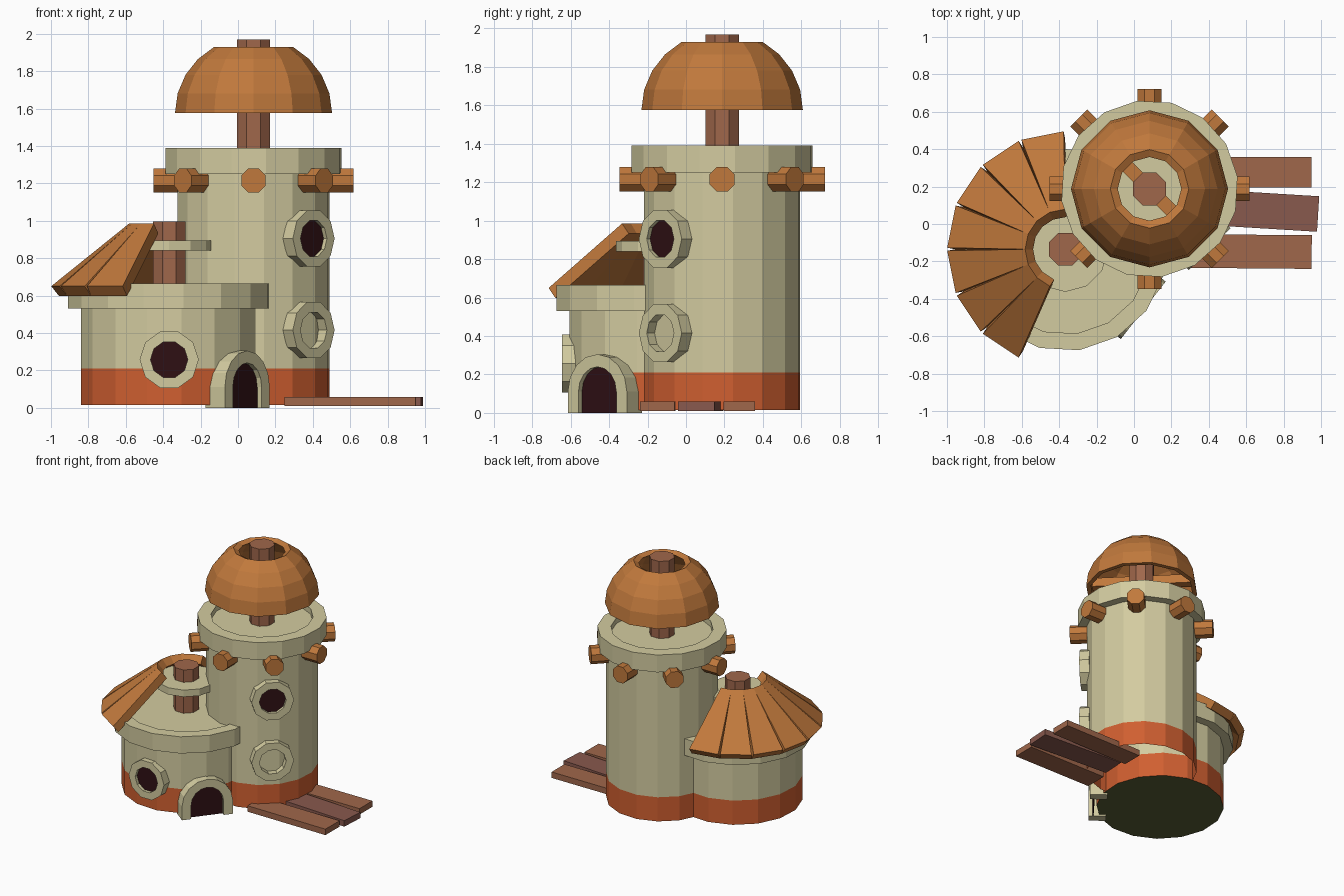
import bpy, bmesh, math
from math import sin, cos, pi, radians
from mathutils import Matrix, Vector

if "Cube" in bpy.data.objects:
    bpy.data.objects.remove(bpy.data.objects["Cube"])


def mat(name, r, g, b):
    m = bpy.data.materials.new(name)
    m.diffuse_color = (r, g, b, 1)
    m.use_nodes = True
    m.node_tree.nodes["Principled BSDF"].inputs["Base Color"].default_value = m.diffuse_color
    return m


PLASTER = mat("plaster", .65, .60, .35)
BAND = mat("terracotta_band", .63, .115, .03)
ROOF = mat("orange_wood", .53, .19, .045)
POST = mat("brown_wood", .35, .135, .07)
PLANK = mat("reddish_wood", .25, .10, .075)
DARK = mat("dark_opening", .028, .005, .007)
MOSS = mat("mossy_base", .10, .11, .035)

TOWER = Vector((.083, .188, 0))
HUT = Vector((-.368, -.135, 0))


def finish(bm, name, mats, rule=None, recalc=True):
    bmesh.ops.remove_doubles(bm, verts=bm.verts, dist=1e-5)
    if recalc:
        bmesh.ops.recalc_face_normals(bm, faces=bm.faces)
    if rule:
        for f in bm.faces:
            f.material_index = rule(f)
    me = bpy.data.meshes.new(name)
    bm.to_mesh(me)
    bm.free()
    for m in mats:
        me.materials.append(m)
    ob = bpy.data.objects.new(name, me)
    bpy.context.collection.objects.link(ob)
    return ob


def lathe(name, profile, n, mtx, mats, closed=False, phase=0, rule=None):
    """Revolve (radius, height) points around local z."""
    bm = bmesh.new()
    rings = []
    for r, z in profile:
        if r == 0:
            rings.append([bm.verts.new(mtx @ Vector((0, 0, z)))] * n)
        else:
            rings.append([bm.verts.new(mtx @ Vector((r * cos(phase + 2 * pi * i / n),
                                                     r * sin(phase + 2 * pi * i / n), z)))
                          for i in range(n)])
    pairs = list(zip(rings, rings[1:]))
    if closed:
        pairs.append((rings[-1], rings[0]))
    for a, b in pairs:
        for i in range(n):
            j = (i + 1) % n
            vs = []
            for v in (a[i], a[j], b[j], b[i]):
                if v not in vs:
                    vs.append(v)
            bm.faces.new(vs)
    return finish(bm, name, mats, rule)


def prism(name, bottom, top, material):
    """Solid joining two matching outlines."""
    bm = bmesh.new()
    a = [bm.verts.new(p) for p in bottom]
    b = [bm.verts.new(p) for p in top]
    n = len(a)
    bm.faces.new(a)
    bm.faces.new(b)
    for i in range(n):
        j = (i + 1) % n
        bm.faces.new((a[i], a[j], b[j], b[i]))
    return finish(bm, name, [material])


def at(c, z=0):
    return Matrix.Translation(c + Vector((0, 0, z)))


def outward(c, deg, z):
    """Local z points horizontally away from centre c."""
    return at(c, z) @ Matrix.Rotation(radians(deg), 4, 'Z') @ Matrix.Rotation(pi / 2, 4, 'Y')


def rod(name, r, z0, z1, mtx, material, n=8, phase=pi / 8):
    return lathe(name, [(0, z0), (r, z0), (r, z1), (0, z1)], n, mtx, [material], phase=phase)


def ring(name, ri, ro, z0, z1, n, mtx, material, phase=0):
    return lathe(name, [(ri, z0), (ro, z0), (ro, z1), (ri, z1)], n, mtx, [material],
                 closed=True, phase=phase)


# Tall tower (open underneath) and round hut, band coloured by height
PH = radians(8)
lathe("tower_wall", [(.41, .015), (.41, .21), (.41, 1.345), (0, 1.345)], 16, at(TOWER),
      [PLASTER, BAND], phase=PH,
      rule=lambda f: int(f.calc_center_median().z < .2))
ring("tower_rim", .375, .475, 1.25, 1.39, 16, at(TOWER), PLASTER, PH)


def hut_rule(f):
    z = f.calc_center_median().z
    return 2 if z < .05 else int(z < .2)


lathe("hut_wall", [(0, .015), (.475, .015), (.475, .21), (.475, .645), (0, .645)], 16, at(HUT),
      [PLASTER, BAND, MOSS], phase=PH, rule=hut_rule)
ring("hut_rim", .455, .545, .53, .665, 16, at(HUT), PLASTER, PH)

# Posts and the collar on the hut post
rod("tower_post", .095, 1.33, 1.968, at(TOWER), POST)
rod("hut_post", .095, .63, .995, at(HUT), POST)
ring("hut_post_collar", .08, .228, .84, .895, 12, at(HUT), PLASTER)

# Dome cap: thick shell with open top
outer = [(.42 * cos(radians(a)), 1.575 + .41 * sin(radians(a))) for a in range(0, 61, 15)]
inner = [(.385 * cos(radians(a)), 1.575 + .375 * sin(radians(a))) for a in range(60, -1, -15)]
inner[0] = (.17, outer[-1][1] - .02)
lathe("dome_roof", outer + inner, 12, at(TOWER), [ROOF], closed=True)

# Cross beam holding the dome
rod("dome_beam", .05, -.385, .385, outward(TOWER, -45, 1.64), ROOF, n=4, phase=pi / 4)

# Log ends around the tower
for k in range(8):
    rod(f"log_end_{k + 1}", .07, .34, .535, outward(TOWER, 45 * k, 1.215), ROOF)

# Fan of roof boards on the hut
drop = Vector((-.042, 0, -.052))
for k in range(7):
    m = at(HUT) @ Matrix.Rotation(radians(101.25 + 22.5 * k), 4, 'Z')
    top = [Vector(p) for p in ((.21, -.042, .985), (.62, -.115, .65),
                               (.62, .115, .65), (.21, .042, .985))]
    prism(f"roof_board_{k + 1}", [m @ (p + drop) for p in top], [m @ p for p in top], ROOF)

# Round windows: the lower tower one is blind
for name, c, deg, z, d0, d1, filled in (("upper_window", TOWER, -45, .905, .38, .455, True),
                                        ("lower_window", TOWER, -45, .415, .38, .455, False),
                                        ("hut_window", HUT, -90, .257, .44, .51, True)):
    m = outward(c, deg, z)
    ring(name + "_frame", .1, .158, d0, d1, 10, m, PLASTER, pi / 10)
    if filled:
        rod(name + "_pane", .105, d1 - .032, d1 - .025, m, DARK, n=10, phase=pi / 10)


# Arched doorway on the hut
def arch(w, spring, h, x):
    pts = [(x, w, 0)]
    pts += [(x, w * cos(pi * i / 8), spring + (h - spring) * sin(pi * i / 8)) for i in range(9)]
    pts.append((x, -w, 0))
    m = at(HUT) @ Matrix.Rotation(radians(-38), 4, 'Z')
    return [m @ Vector(p) for p in pts]


bm = bmesh.new()
loops = [[bm.verts.new(p) for p in arch(*a)] for a in
         ((.195, .11, .305, .40), (.195, .11, .305, .53),
          (.125, .11, .24, .53), (.125, .11, .24, .40))]
for a, b in zip(loops, loops[1:] + loops[:1]):
    for i in range(len(a) - 1):
        bm.faces.new((a[i], a[i + 1], b[i + 1], b[i]))
for e in (0, -1):
    bm.faces.new([l[e] for l in loops])
finish(bm, "door_frame", [PLASTER])
prism("door_opening", arch(.128, .11, .243, .493), arch(.128, .11, .243, .50), DARK)

# Boardwalk planks
for name, x0, x1, y, w, deg, material in (("plank_back", .25, .95, .277, .165, 0, POST),
                                          ("plank_middle", .28, .985, .075, .19, -3.5, PLANK),
                                          ("plank_front", .25, .95, -.147, .18, -.5, POST)):
    m = Matrix.Translation(((x0 + x1) / 2, y, 0)) @ Matrix.Rotation(radians(deg), 4, 'Z')
    h = (x1 - x0) / 2
    corners = ((-h, -w / 2), (h, -w / 2), (h, w / 2), (-h, w / 2))
    prism(name, [m @ Vector((x, q, .01)) for x, q in corners],
          [m @ Vector((x, q, .058)) for x, q in corners], material)
